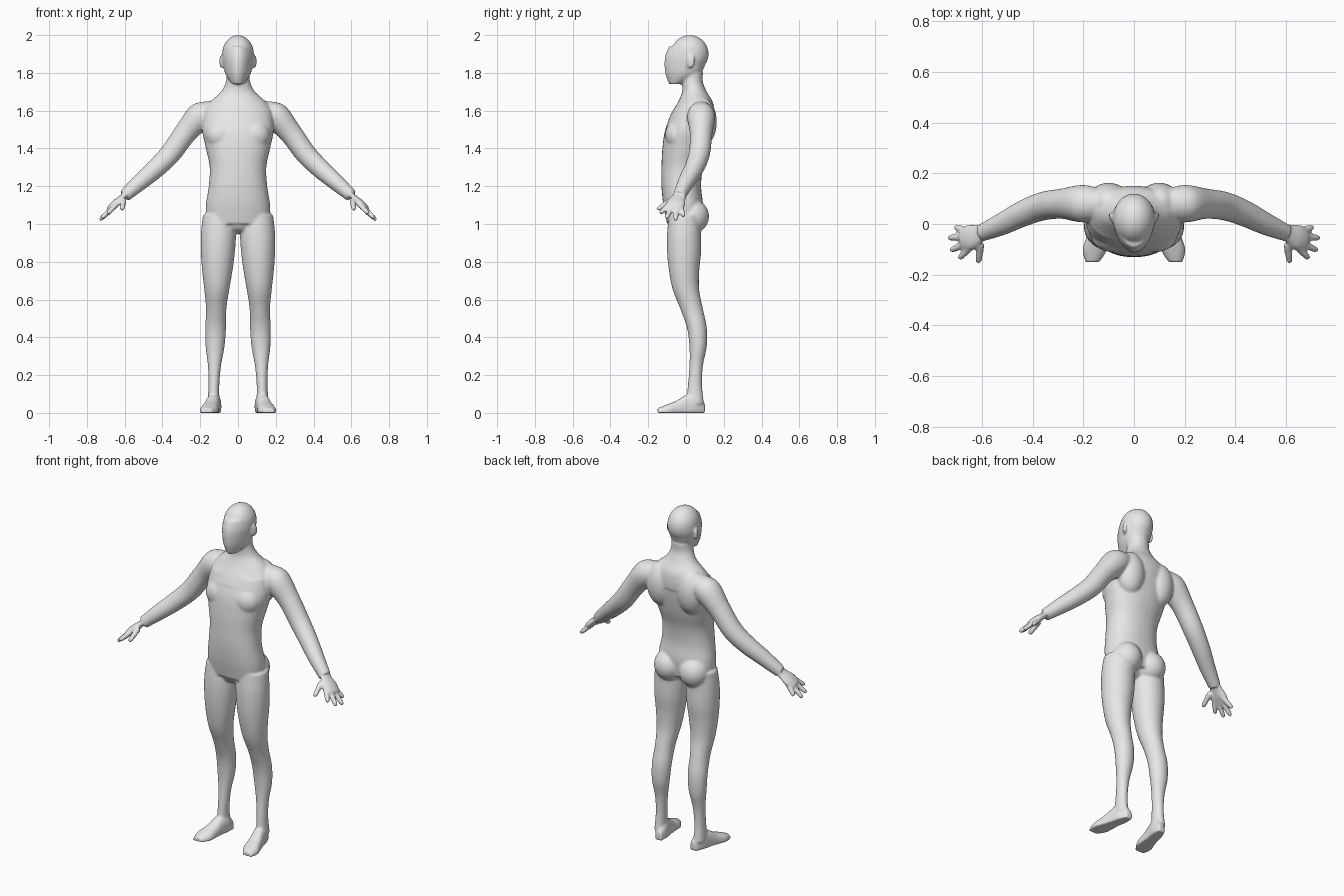
import bpy, bmesh, math
from mathutils import Vector, Matrix

cube = bpy.data.objects.get("Cube")
if cube:
    bpy.data.objects.remove(cube)

grey = (.8, .8, .8, 1)
skin = bpy.data.materials.new("light grey skin")
skin.use_nodes = True
skin.diffuse_color = grey
skin.node_tree.nodes["Principled BSDF"].inputs["Base Color"].default_value = grey

bm = bmesh.new()
SIDES, STEPS = 32, 6


def spline(before, start, end, after, t):
    """Smooth interpolation from start to end with matching tangents."""
    leave, arrive = (end - before) / 2, (after - start) / 2
    ease = t * t * (3 - 2 * t)
    return (start.lerp(end, ease) + leave * t * (1 - t) ** 2
            - arrive * t * t * (1 - t))


def signed_power(value, exponent):
    return math.copysign(abs(value) ** exponent, value)


def loft(sections, power=2, taper=0):
    """Smooth closed skin through ovals given as centre and two half axes."""
    last = len(sections) - 1
    loops = []
    for step in range(last * STEPS + 1):
        index = min(step // STEPS, last - 1)
        t = step / STEPS - index
        around = [sections[min(max(index + k, 0), last)] for k in (-1, 0, 1, 2)]
        centre, across, along = (spline(*column, t) for column in zip(*around))
        loop = []
        for side in range(SIDES):
            angle = math.tau * side / SIDES
            u = signed_power(math.cos(angle), 2 / power)
            v = signed_power(math.sin(angle), 2 / power)
            point = centre + across * u * (1 + taper * v) + along * v
            point.z = max(point.z, 0)
            loop.append(bm.verts.new(point))
        loops.append(loop)
    faces = [bm.faces.new(loops[0]), bm.faces.new(loops[-1])]
    for low, high in zip(loops, loops[1:]):
        for k in range(SIDES):
            faces.append(bm.faces.new((low[k - 1], low[k], high[k], high[k - 1])))
    bmesh.ops.recalc_face_normals(bm, faces=faces)


def upright(bottom, spacing, widths, fronts, backs, centre_x=lambda z: 0, **shape):
    """Loft of level ovals at evenly spaced heights."""
    sections = []
    for i, (width, front, back) in enumerate(zip(widths, fronts, backs)):
        z = bottom + i * spacing
        sections.append((Vector((centre_x(z), (front + back) / 2, z)),
                         Vector((width, 0, 0)),
                         Vector((0, (back - front) / 2, 0))))
    loft(sections, **shape)


def tube(points, radii, flat=1):
    """Round or flattened limb along a path."""
    sections = []
    for i, (point, radius) in enumerate(zip(points, radii)):
        ahead = points[min(i + 1, len(points) - 1)]
        direction = (ahead - points[max(i - 1, 0)]).normalized()
        across = direction.cross(Vector((0, 1, 0))).normalized()
        sections.append((point, across * radius * flat,
                         direction.cross(across) * radius))
    loft(sections)


def ball(centre, size, turn=0):
    place = (Matrix.Translation(centre) @ Matrix.Rotation(turn, 4, 'Z')
             @ Matrix.Diagonal((*size, 1)))
    bmesh.ops.create_uvsphere(bm, u_segments=SIDES, v_segments=SIDES // 2,
                              radius=1, matrix=place)


# torso from hips to shoulders, and the crotch
upright(1, .1,
        widths=(.17, .17, .155, .15, .17, .19, .18),
        fronts=(-.1, -.12, -.13, -.13, -.125, -.11, -.07),
        backs=(.08, .09, .08, .09, .12, .14, .15), power=2.2)
ball((0, -.02, 1), (.1, .07, .05))

# shoulders sloping into the neck
upright(1.55, .05,
        widths=(.19, .18, .145, .09, .065, .06),
        fronts=(-.095, -.07, -.04, -.02, -.02, -.02),
        backs=(.15, .15, .14, .11, .09, .09))

# skull and face
ball((0, .02, 1.9), (.084, .1, .1))
upright(1.74, .05,
        widths=(.03, .064, .076, .082, .074),
        fronts=(-.09, -.108, -.114, -.11, -.09),
        backs=(-.03, .07, .1, .115, .1), taper=.2)

for s in (1, -1):
    def mirrored(x, y, z):
        return Vector((s * x, y, z))

    # ear
    ball(mirrored(.087, .025, 1.86), (.009, .024, .037), turn=-s * .4)

    # shoulder blade, chest muscle and buttock
    ball(mirrored(.1, .085, 1.54), (.085, .078, .13))
    ball(mirrored(.085, -.045, 1.47), (.085, .066, .08))
    ball(mirrored(.083, .035, 1.04), (.085, .087, .09))

    # leg from ankle to hip
    upright(.05, .1,
            widths=(.032, .029, .035, .05, .055, .054, .066, .08, .09, .093, .085),
            fronts=(0, .01, .018, .018, .005, -.03, -.07, -.09, -.1, -.1, -.09),
            backs=(.095, .085, .09, .11, .11, .09, .07, .07, .08, .08, .08),
            centre_x=lambda z: s * (.132 - .03 * z))

    # foot from heel to toes, turned slightly outward
    sections = []
    for i, (width, top) in enumerate(zip((.02, .036, .038, .043, .049, .03),
                                         (.05, .1, .095, .065, .045, .025))):
        y = .1 - i * .05
        sections.append((mirrored(.134 - .2 * y, y, top / 2 - .015),
                         Vector((width, 0, 0)), Vector((0, 0, top / 2 + .015))))
    loft(sections, power=2.4)

    # arm from shoulder to wrist
    tube([mirrored(.12 + i * .08, y, z) for i, (y, z) in enumerate(
             zip((.08, .08, .08, .07, .04, 0, -.035),
                 (1.6, 1.57, 1.48, 1.37, 1.29, 1.22, 1.15)))],
         (.055, .074, .06, .056, .051, .044, .034))

    # palm
    wrist, knuckles = mirrored(.59, -.03, 1.16), mirrored(.68, -.065, 1.08)
    tube([wrist.lerp(knuckles, i / 3) for i in range(4)],
         (.032, .042, .05, .04), flat=.42)

    # four fingers and thumb fanning out of the wrist
    hub = mirrored(.6, -.045, 1.15)
    for tip in ((.69, -.137, 1.055), (.723, -.105, 1.03), (.732, -.055, 1.02),
                (.706, -.012, 1.04), (.614, -.153, 1.075)):
        tube([hub.lerp(mirrored(*tip), t) for t in (.3, .6, .9, 1)],
             (.016, .015, .013, .009))

# fuse the parts into one continuous skin
body = bpy.data.objects.new("body", bpy.data.meshes.new("body"))
bm.to_mesh(body.data)
bm.free()
bpy.context.collection.objects.link(body)
fuse = body.modifiers.new("fuse", 'REMESH')
fuse.mode = 'VOXEL'
fuse.voxel_size = .006
soften = body.modifiers.new("soften", 'SMOOTH')
soften.iterations = 10

graph = bpy.context.evaluated_depsgraph_get()
body.data = bpy.data.meshes.new_from_object(body.evaluated_get(graph))
body.modifiers.clear()
body.data.materials.clear()
body.data.materials.append(skin)
body.data.shade_smooth()
